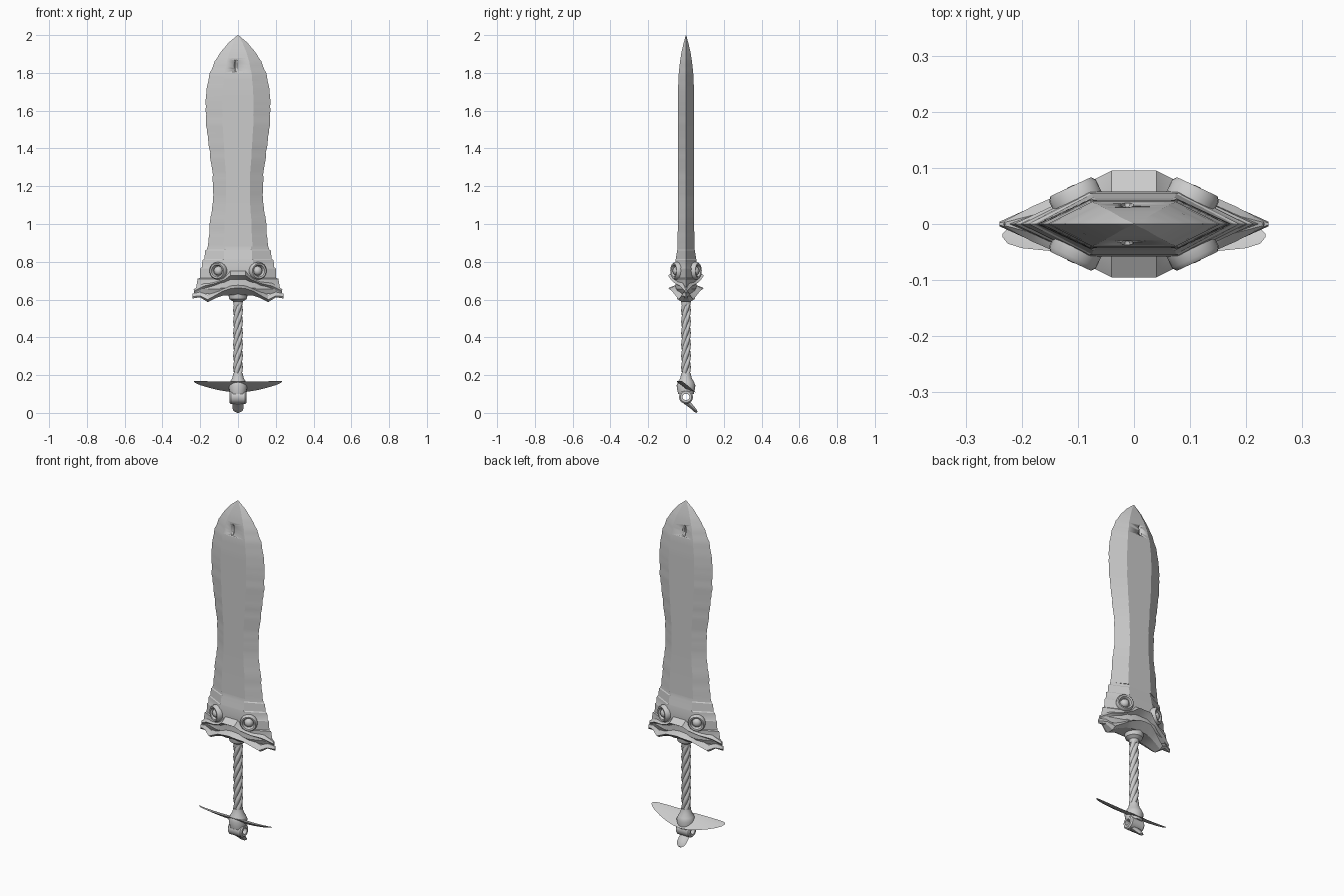
import bpy, bmesh, math, random
from mathutils import Vector, Matrix

cube = bpy.data.objects.get("Cube")
if cube:
    bpy.data.objects.remove(cube)
random.seed(4)

steel = bpy.data.materials.new("grey steel")
steel.use_nodes = True
GREY = (0.6, 0.6, 0.6, 1)
steel.diffuse_color = GREY
steel.node_tree.nodes["Principled BSDF"].inputs["Base Color"].default_value = GREY


def finish(name, bm, angle=30):
    bmesh.ops.recalc_face_normals(bm, faces=bm.faces)
    mesh = bpy.data.meshes.new(name)
    bm.to_mesh(mesh)
    bm.free()
    mesh.materials.append(steel)
    obj = bpy.data.objects.new(name, mesh)
    bpy.context.collection.objects.link(obj)
    bpy.ops.object.select_all(action="DESELECT")
    bpy.context.view_layer.objects.active = obj
    obj.select_set(True)
    bpy.ops.object.shade_smooth_by_angle(angle=math.radians(angle))
    return obj


def loft(name, sections, angle=30, closed=False):
    """Skin a list of equal-length point rings."""
    bm = bmesh.new()
    rings = [[bm.verts.new(p) for p in s] for s in sections]
    n = len(rings[0])
    pairs = list(zip(rings, rings[1:]))
    if closed:
        pairs.append((rings[-1], rings[0]))
    for a, b in pairs:
        for i in range(n):
            j = (i + 1) % n
            bm.faces.new((a[i], a[j], b[j], b[i]))
    if not closed:
        bm.faces.new(rings[0])
        bm.faces.new(rings[-1])
    return finish(name, bm, angle)


def lathe(name, profile, matrix, sides=20, closed=False):
    """Revolve (radius, height) points around the local z axis."""
    turn = [2 * math.pi * i / sides for i in range(sides)]
    return loft(name, [[matrix @ Vector((r * math.cos(t), r * math.sin(t), h))
                        for t in turn] for r, h in profile], 40, closed)


def mirror(obj, x, y):
    mod = obj.modifiers.new("mirror", "MIRROR")
    mod.use_axis = (x, y, False)
    mod.use_clip = False


def lerp_profile(profile, z):
    for (z0, *a), (z1, *b) in zip(profile, profile[1:]):
        if z0 <= z <= z1:
            t = (z - z0) / (z1 - z0)
            return [p + (q - p) * t for p, q in zip(a, b)]


# Blade: flat-centred hexagonal section, height / half width / half depth
blade_shape = [(0.88, 0.162, 0.045), (1.0, 0.148, 0.043), (1.1, 0.136, 0.042),
               (1.2, 0.13, 0.042), (1.3, 0.138, 0.042), (1.4, 0.152, 0.042),
               (1.5, 0.166, 0.042), (1.6, 0.17, 0.042), (1.7, 0.168, 0.042),
               (1.78, 0.155, 0.04), (1.85, 0.13, 0.033), (1.91, 0.092, 0.024),
               (1.96, 0.05, 0.012), (2.0, 0.002, 0.001)]


def hexagon(z, w, d, flat=0.48):
    return [(-w, 0, z), (-w * flat, -d, z), (w * flat, -d, z),
            (w, 0, z), (w * flat, d, z), (-w * flat, d, z)]


levels = [0.88 + 0.02 * i for i in range(56)] + [2.0]
blade_rings = []
for z in levels:
    w, d = lerp_profile(blade_shape, min(z, 2.0))
    nick = random.uniform(-0.003, 0.003) if z < 1.95 else 0
    blade_rings.append(hexagon(z, w + nick, d))
blade = loft("blade", blade_rings, 20)

# Slots near the tip on both faces
bm = bmesh.new()
for side in (-1, 1):
    bmesh.ops.create_uvsphere(bm, u_segments=12, v_segments=8, radius=1, matrix=(
        Matrix.Translation((-0.012, side * 0.036, 1.84)) @ Matrix.Diagonal((0.012, 0.016, 0.035, 1))))
cutter = finish("slot_cutter", bm)
cutter.hide_render = True
cutter.hide_viewport = True
cut = blade.modifiers.new("slots", "BOOLEAN")
cut.operation = "DIFFERENCE"
cut.object = cutter

# Guard: stepped, flaring base of the blade
guard_steps = [(0.63, 0.228, 0.035), (0.655, 0.235, 0.05), (0.66, 0.222, 0.054),
               (0.71, 0.214, 0.058), (0.715, 0.202, 0.058), (0.765, 0.2, 0.058),
               (0.77, 0.192, 0.058), (0.81, 0.188, 0.055), (0.815, 0.178, 0.054),
               (0.86, 0.174, 0.047), (0.865, 0.164, 0.046), (0.88, 0.162, 0.045)]
loft("guard", [hexagon(z, w, d, 0.42) for z, w, d in guard_steps], 25)


# Ridged lips across the guard: x, tip depth, tip height, thickness above / below
def lip(name, stations):
    half = [(-x, *rest) for x, *rest in reversed(stations) if x > 0]
    rings = [[(x, -y, z), (x, -y * 0.5, z + up), (x, 0, z + up),
              (x, 0, z - down), (x, -y * 0.5, z - down)]
             for x, y, z, up, down in half + stations]
    mirror(loft(name, rings, 25), False, True)


lip("upper_lip", [(0, 0.095, 0.728, 0.03, 0.028), (0.04, 0.095, 0.728, 0.03, 0.028),
                  (0.07, 0.08, 0.705, 0.02, 0.022), (0.12, 0.058, 0.685, 0.016, 0.018),
                  (0.18, 0.032, 0.672, 0.015, 0.015), (0.232, 0.005, 0.645, 0.01, 0.01)])
lip("lower_lip", [(0, 0.092, 0.662, 0.018, 0.035), (0.04, 0.092, 0.658, 0.018, 0.035),
                  (0.08, 0.074, 0.645, 0.018, 0.024), (0.12, 0.056, 0.622, 0.02, 0.015),
                  (0.16, 0.04, 0.6, 0.025, 0.014), (0.2, 0.022, 0.62, 0.02, 0.008),
                  (0.24, 0.004, 0.616, 0.015, 0.01)])

# Round eyes set into the guard faces
facing = Vector((0.42, -0.9, 0.0)).to_track_quat("Z", "Y").to_matrix().to_4x4()
place = Matrix.Translation((0.106, -0.052, 0.752)) @ facing
eye_ring = lathe("eye_ring", [(0.046, -0.015), (0.046, 0.008), (0.04, 0.016),
                              (0.032, 0.014), (0.027, 0.004), (0.027, -0.015)], place, 24, True)
eye = lathe("eye", [(0.026, -0.012), (0.022, 0.006), (0.015, 0.014), (0.005, 0.017)], place)
mirror(eye_ring, True, True)
mirror(eye, True, True)

# Collar joining guard and grip
lathe("collar", [(0.023, 0.57), (0.026, 0.59), (0.045, 0.602), (0.05, 0.62), (0.05, 0.66)],
      Matrix.Identity(4))

# Twisted grip with four strands
grip_rings = []
for k in range(81):
    z = 0.19 + 0.4 * k / 80
    ring = []
    for i in range(24):
        t = 2 * math.pi * i / 24
        r = 0.0185 + 0.007 * abs(math.cos(2 * t))
        ring.append((r * math.cos(t + 26 * z), r * math.sin(t + 26 * z), z))
    grip_rings.append(ring)
loft("grip", grip_rings, 50)

# Flared base of the grip
lathe("grip_base", [(0.042, 0.1), (0.05, 0.145), (0.042, 0.165), (0.03, 0.185), (0.025, 0.21)],
      Matrix.Identity(4))

# Tilted leaf-shaped crosspiece: x, front edge y z, back edge y z, half thickness
leaf = [(0, -0.046, 0.165, 0.052, 0.108, 0.012), (0.05, -0.05, 0.166, 0.048, 0.112, 0.011),
        (0.1, -0.05, 0.166, 0.038, 0.12, 0.009), (0.15, -0.048, 0.167, 0.024, 0.132, 0.007),
        (0.2, -0.043, 0.169, 0.006, 0.147, 0.005), (0.225, -0.035, 0.17, -0.008, 0.158, 0.003),
        (0.234, -0.024, 0.169, -0.017, 0.165, 0.001)]
leaf_rings = []
for x, y0, z0, y1, z1, t in [(-s[0], *s[1:]) for s in leaf[:0:-1]] + leaf:
    y, z = (y0 + y1) / 2, (z0 + z1) / 2
    leaf_rings.append([(x, y0, z0), (x, y, z + t), (x, y1, z1), (x, y, z - t)])
loft("crosspiece", leaf_rings, 40)

# Pommel roll lying along x, with a hollow centre
lathe("pommel_roll", [(0.03, -0.045), (0.037, -0.038), (0.037, 0.038), (0.03, 0.045),
                      (0.018, 0.045), (0.018, -0.045)],
      Matrix.Translation((0, 0, 0.085)) @ Matrix.Rotation(math.pi / 2, 4, "Y"), 20, True)

# Tongue hanging from the roll: half width, y, z, half thickness
tongue = [(0.028, 0.0, 0.058, 0.01), (0.03, 0.02, 0.042, 0.009), (0.03, 0.038, 0.025, 0.007),
          (0.024, 0.05, 0.011, 0.006), (0.01, 0.058, 0.003, 0.003)]
loft("tongue", [[(-w, y, z), (-w / 2, y + t, z + t), (w / 2, y + t, z + t),
                 (w, y, z), (w / 2, y - t, z - t), (-w / 2, y - t, z - t)]
                for w, y, z, t in tongue], 50)
